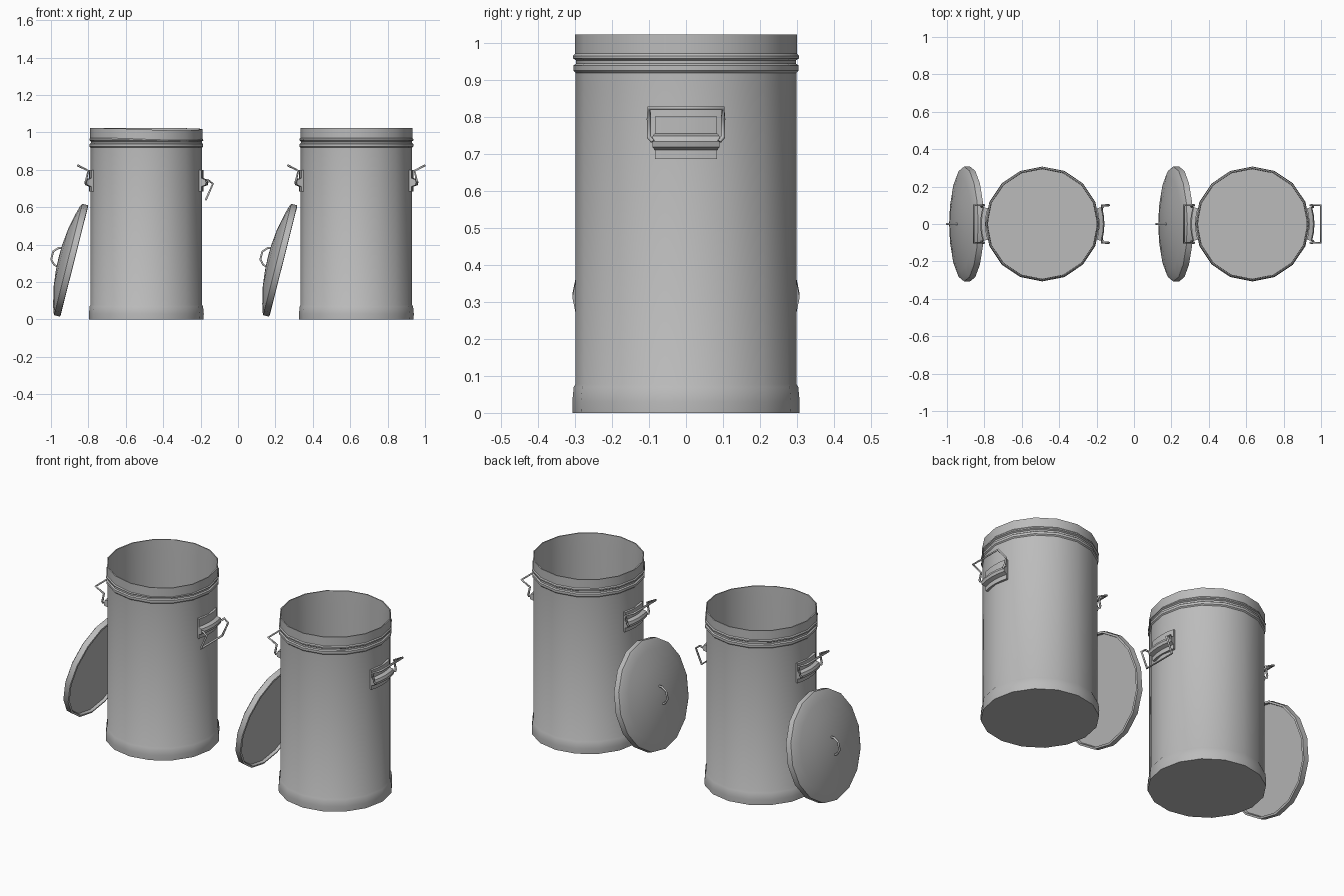
import bpy, bmesh, math
from mathutils import Vector, Matrix

if "Cube" in bpy.data.objects:
    bpy.data.objects.remove(bpy.data.objects["Cube"])

metal = bpy.data.materials.new("galvanised grey")
metal.diffuse_color = (0.5, 0.5, 0.5, 1)
metal.use_nodes = True
metal.node_tree.nodes["Principled BSDF"].inputs["Base Color"].default_value = metal.diffuse_color
SIDES = 16


def finish(bm, name, matrix, angle=35):
    bmesh.ops.recalc_face_normals(bm, faces=bm.faces)
    me = bpy.data.meshes.new(name)
    bm.to_mesh(me)
    bm.free()
    ob = bpy.data.objects.new(name, me)
    bpy.context.collection.objects.link(ob)
    me.materials.append(metal)
    ob.matrix_world = matrix
    bpy.ops.object.select_all(action='DESELECT')
    ob.select_set(True)
    bpy.context.view_layer.objects.active = ob
    bpy.ops.object.shade_smooth_by_angle(angle=math.radians(angle))
    return ob


def lathe(name, profile, matrix, tweak=None):
    """Revolve (radius, height) points; both ends are capped."""
    bm = bmesh.new()
    rings = []
    for r, z in profile:
        ring = []
        for i in range(SIDES):
            a = 2 * math.pi * i / SIDES
            p = Vector((r * math.cos(a), r * math.sin(a), z))
            ring.append(bm.verts.new(tweak(p, a) if tweak else p))
        rings.append(ring)
    for a, b in zip(rings, rings[1:]):
        for i in range(SIDES):
            j = (i + 1) % SIDES
            bm.faces.new((a[i], a[j], b[j], b[i]))
    bm.faces.new(rings[0])
    bm.faces.new(rings[-1])
    return finish(bm, name, matrix)


def wire(name, points, radius, matrix):
    """Thin six-sided tube following a path."""
    pts = [Vector(p) for p in points]
    bm = bmesh.new()
    rings = []
    for i, p in enumerate(pts):
        d0 = (p - pts[max(i - 1, 0)]).normalized()
        d1 = (pts[min(i + 1, len(pts) - 1)] - p).normalized()
        rot = (d0 + d1).to_track_quat('Z', 'Y')
        rings.append([bm.verts.new(p + rot @ Vector((radius * math.cos(k * math.pi / 3),
                                                     radius * math.sin(k * math.pi / 3), 0)))
                      for k in range(6)])
    # match each ring to the nearest start vertex of the previous one
    for n in range(1, len(rings)):
        prev, cur = rings[n - 1], rings[n]
        shift = pts[n] - pts[n - 1]
        opts = [(c[s:] + c[:s]) for c in (cur, cur[::-1]) for s in range(6)]
        rings[n] = min(opts, key=lambda o: sum((v.co - shift - u.co).length for u, v in zip(prev, o)))
    for a, b in zip(rings, rings[1:]):
        for k in range(6):
            j = (k + 1) % 6
            bm.faces.new((a[k], a[j], b[j], b[k]))
    bm.faces.new(rings[0])
    bm.faces.new(rings[-1])
    return finish(bm, name, matrix, 65)


def bracket(name, matrix):
    """Curved plate with a bulge that holds the handle wire."""
    prof = [(.290, .685), (.306, .685), (.306, .71), (.328, .718), (.332, .733), (.326, .748),
            (.306, .755), (.306, .80), (.290, .80)]
    bm = bmesh.new()
    rows = []
    for k in range(5):
        a = math.radians(-16 + 8 * k)
        rows.append([bm.verts.new((r * math.cos(a), r * math.sin(a), z)) for r, z in prof])
    n = len(prof)
    for a, b in zip(rows, rows[1:]):
        for i in range(n):
            j = (i + 1) % n
            bm.faces.new((a[i], a[j], b[j], b[i]))
    bm.faces.new(rows[0])
    bm.faces.new(rows[-1])
    return finish(bm, name, matrix)


# can: flared foot, wall, two beads, rim, then the inner wall and floor
can_profile = [(.306, 0), (.307, .03), (.303, .07), (.298, .078), (.298, .918), (.304, .924),
               (.304, .938), (.297, .943), (.297, .952), (.305, .957), (.305, .964), (.300, .97),
               (.300, 1.022), (.294, 1.022), (.293, .95), (.293, .02)]
# lid: recessed underside, rim, dome
lid_profile = [(.293, .016), (.296, 0), (.307, .002), (.307, .034), (.292, .042), (.25, .054),
               (.16, .074), (.07, .084), (.012, .086)]


def dent(p, a):
    """Bent rim on the worn can."""
    if p.z > .96:
        p.z -= .012 * max(0, math.cos(a - math.radians(-50))) ** 2
    return p


def raised(y):
    return [(.325, y * .9, .733), (.322, y, .745), (.311, y, .795), (.366, y, .823)]


def drooped(y):
    return [(.322, y * .9, .735), (.33, y, .745), (.356, y, .725), (.318, y, .64)]


for label, cx, lid_x, worn in (("left", -.49, -.875, True), ("right", .633, .243, False)):
    base = Matrix.Translation((cx, 0, 0))
    lathe(label + "_can_body", can_profile, base, dent if worn else None)
    # handles on both sides
    for side, turn in (("outer", 0), ("inner", math.pi)):
        m = base @ Matrix.Rotation(turn, 4, 'Z')
        bracket(f"{label}_{side}_handle_bracket", m)
        arm = drooped if worn and turn == 0 else raised
        wire(f"{label}_{side}_handle", arm(-.10) + arm(.10)[::-1], .006, m)
    # lid leaning on the can: local z is the lid's outward normal
    d = Vector((.15, 0, .595)).normalized()
    n = Vector((-d.z, 0, d.x))
    y = n.cross(d)
    m = Matrix((d, y, n)).transposed()
    m.col[1] = n.cross(d)
    lean = Matrix.Translation((lid_x, 0, .312)) @ m.to_4x4()
    lathe(label + "_lid", lid_profile, lean)
    wire(label + "_lid_handle", [(-.052, 0, .075), (-.046, 0, .10), (-.022, 0, .122), (.022, 0, .122),
                                 (.046, 0, .10), (.052, 0, .075)], .006, lean)
